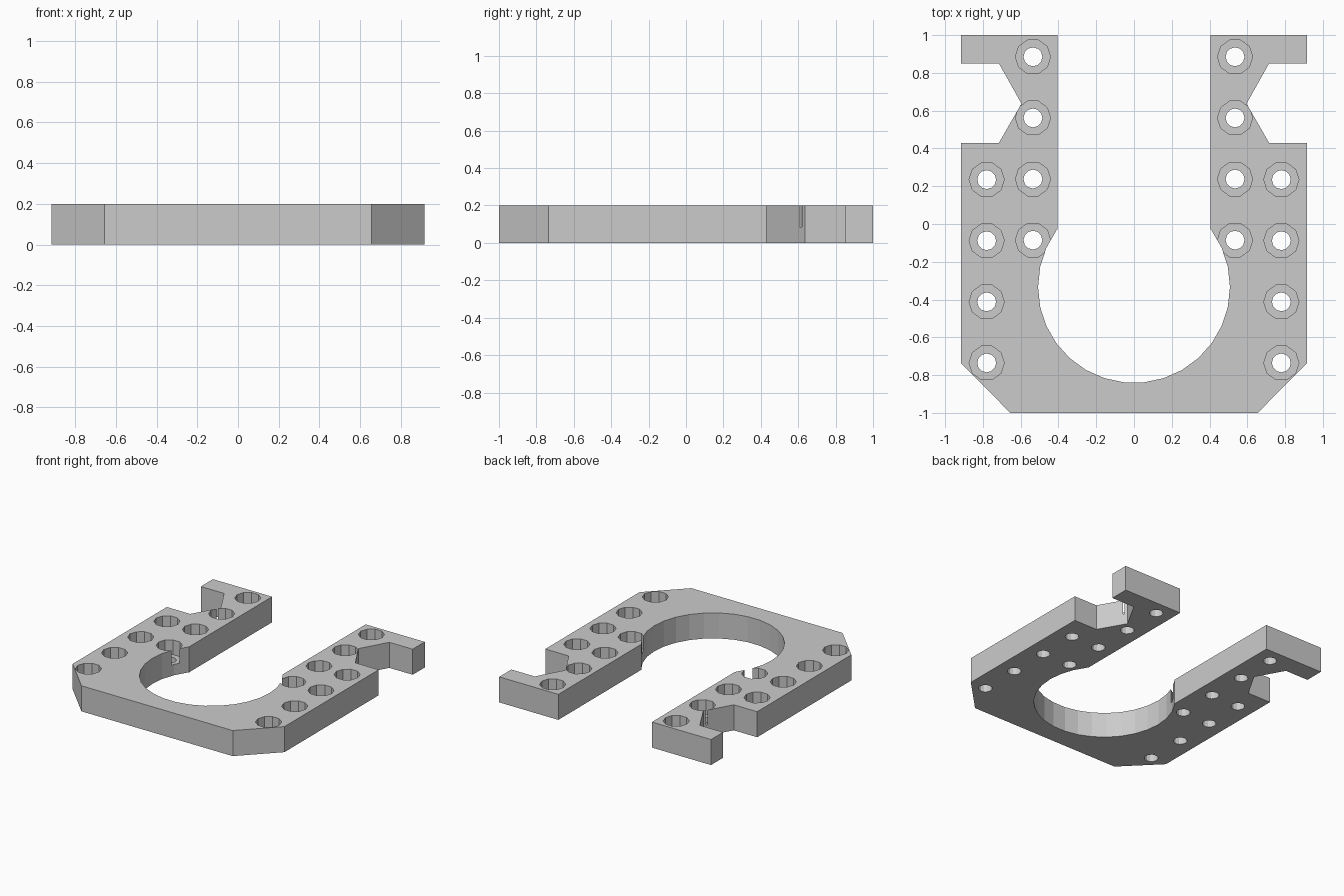
import bpy, bmesh
from math import sin, cos, pi, acos
from mathutils import Matrix

if "Cube" in bpy.data.objects:
    bpy.data.objects.remove(bpy.data.objects["Cube"])

THICK = 0.2        # plate thickness
SLOT = 0.405       # half width of the slot between the arms
BORE_R, BORE_Y = 0.508, -0.333
POCKET_R, POCKET_FLOOR = 0.093, 0.085
HOLE_R = 0.05

grey = bpy.data.materials.new("plain grey")
grey.use_nodes = True
colour = (0.6, 0.6, 0.6, 1)
grey.diffuse_color = colour
grey.node_tree.nodes["Principled BSDF"].inputs["Base Color"].default_value = colour


def make_object(name, bm):
    bmesh.ops.recalc_face_normals(bm, faces=bm.faces)
    mesh = bpy.data.meshes.new(name)
    bm.to_mesh(mesh)
    bm.free()
    mesh.materials.append(grey)
    obj = bpy.data.objects.new(name, mesh)
    bpy.context.collection.objects.link(obj)
    return obj


def mirrored(points):
    return [(-x, y) for x, y in points]


# Outer edge of the left half, from the slot end round to the front chamfer
outer = [(SLOT, 1), (0.917, 1), (0.917, 0.85), (0.715, 0.85), (0.596, 0.637),
         (0.715, 0.43), (0.917, 0.43), (0.917, -0.735), (0.655, -1)]

# Round bore, faceted, from where it meets the slot down to the front
meet = acos(SLOT / BORE_R)
angles = [meet] + [a * pi / 15 for a in range(3, -8, -1)]
bore = [(BORE_R * cos(a), BORE_Y + BORE_R * sin(a)) for a in angles]

# Horseshoe plate: outside right round to left, then back along the bore
outline = outer + mirrored(outer[::-1]) + mirrored(bore) + bore[::-1]
bm = bmesh.new()
face = bm.faces.new([bm.verts.new((x, y, 0)) for x, y in outline])
side = bmesh.ops.extrude_face_region(bm, geom=[face])
top = [v for v in side["geom"] if isinstance(v, bmesh.types.BMVert)]
bmesh.ops.translate(bm, vec=(0, 0, THICK), verts=top)
plate = make_object("horseshoe_plate", bm)


# Stepped screw holes: wide pocket above, narrow hole through
def holes_cutter(name, radius, sides, low, high):
    bm = bmesh.new()
    for s in (-1, 1):
        for column, start in ((0.535, 0.885), (0.78, 0.235)):
            for i in range(4):
                place = Matrix.Translation((s * column, start - i * 0.3235, (low + high) / 2))
                bmesh.ops.create_cone(bm, cap_ends=True, segments=sides, radius1=radius,
                                      radius2=radius, depth=high - low,
                                      matrix=place @ Matrix.Rotation(pi / 2, 4, "Z"))
    cutter = make_object(name, bm)
    cutter.hide_render = True
    return cutter


cutters = [holes_cutter("pocket_cutter", POCKET_R, 10, POCKET_FLOOR, THICK + 0.1),
           holes_cutter("hole_cutter", HOLE_R, 12, -0.1, THICK + 0.05)]

bpy.context.view_layer.objects.active = plate
for cutter in cutters:
    cut = plate.modifiers.new(cutter.name, "BOOLEAN")
    cut.operation = "DIFFERENCE"
    cut.solver = "EXACT"
    cut.object = cutter
    bpy.ops.object.modifier_apply(modifier=cut.name)
    bpy.data.objects.remove(cutter)
